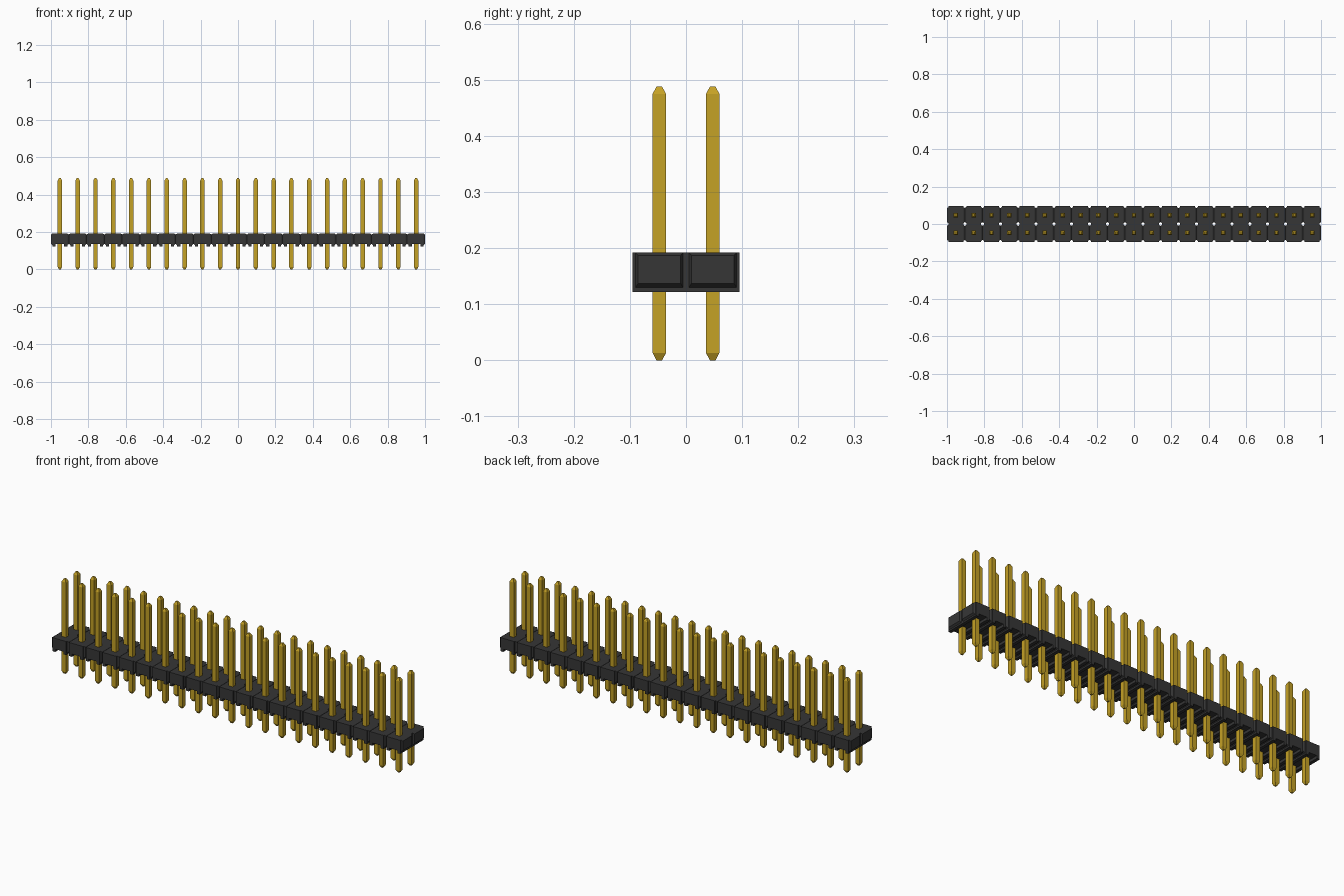
import bpy, bmesh

cube = bpy.data.objects.get("Cube")
if cube:
    bpy.data.objects.remove(cube, do_unlink=True)

COLUMNS = 21
PITCH = 2.0 / COLUMNS
HALF = PITCH / 2
FIRST_X = -1.0 + HALF


def material(name, rgb, roughness):
    m = bpy.data.materials.new(name)
    m.use_nodes = True
    m.diffuse_color = (*rgb, 1)
    shader = m.node_tree.nodes["Principled BSDF"]
    shader.inputs["Base Color"].default_value = (*rgb, 1)
    shader.inputs["Roughness"].default_value = roughness
    return m


def loft(bm, rings, cap_start=True):
    """Join rings of points with side faces and cap the ends."""
    vs = [[bm.verts.new(p) for p in ring] for ring in rings]
    for a, b in zip(vs, vs[1:]):
        for i in range(len(a)):
            j = (i + 1) % len(a)
            bm.faces.new((a[i], a[j], b[j], b[i]))
    if cap_start:
        bm.faces.new(vs[0][::-1])
    bm.faces.new(vs[-1])


def add_row(name, bm, mat, y=0.0):
    """Turn one cell into an object repeated along the strip."""
    bmesh.ops.recalc_face_normals(bm, faces=bm.faces)
    me = bpy.data.meshes.new(name)
    bm.to_mesh(me)
    bm.free()
    me.materials.append(mat)
    ob = bpy.data.objects.new(name, me)
    bpy.context.collection.objects.link(ob)
    ob.location = (FIRST_X, y, 0)
    arr = ob.modifiers.new("columns", 'ARRAY')
    arr.count = COLUMNS
    arr.use_relative_offset = False
    arr.use_constant_offset = True
    arr.constant_offset_displace = (PITCH, 0, 0)
    return ob


black = material("black plastic", (0.037, 0.037, 0.037), 0.6)
gold = material("gold metal", (0.56, 0.36, 0.019), 0.4)

# Housing cell: block with a groove underneath, running front to back
CORE = 0.0395
bm = bmesh.new()
profile = [(-CORE, 0.122), (-0.023, 0.122), (-0.023, 0.136), (0.023, 0.136),
           (0.023, 0.122), (CORE, 0.122), (CORE, 0.192), (-CORE, 0.192)]
loft(bm, [[(x, y, z) for x, z in profile] for y in (-0.0952, 0.0952)])


# Bevelled pads on both sides, one per row, that meet the next cell
def pad_ring(x, yc, hy, z0, z1):
    return [(x, yc - hy, z0), (x, yc + hy, z0), (x, yc + hy, z1), (x, yc - hy, z1)]


for sx in (-1, 1):
    for sy in (-1, 1):
        loft(bm, [pad_ring(sx * CORE, sy * HALF, 0.0425, 0.130, 0.192),
                  pad_ring(sx * HALF, sy * HALF, 0.038, 0.137, 0.187)],
             cap_start=False)
add_row("housing", bm, black)

# Square pins with tapered ends, in two rows
for name, y in (("front_pins", -HALF), ("back_pins", HALF)):
    bm = bmesh.new()
    loft(bm, [[(-h, -h, z), (h, -h, z), (h, h, z), (-h, h, z)]
              for h, z in ((0.005, 0), (0.0118, 0.013), (0.0118, 0.475), (0.005, 0.488))])
    add_row(name, bm, gold, y)
